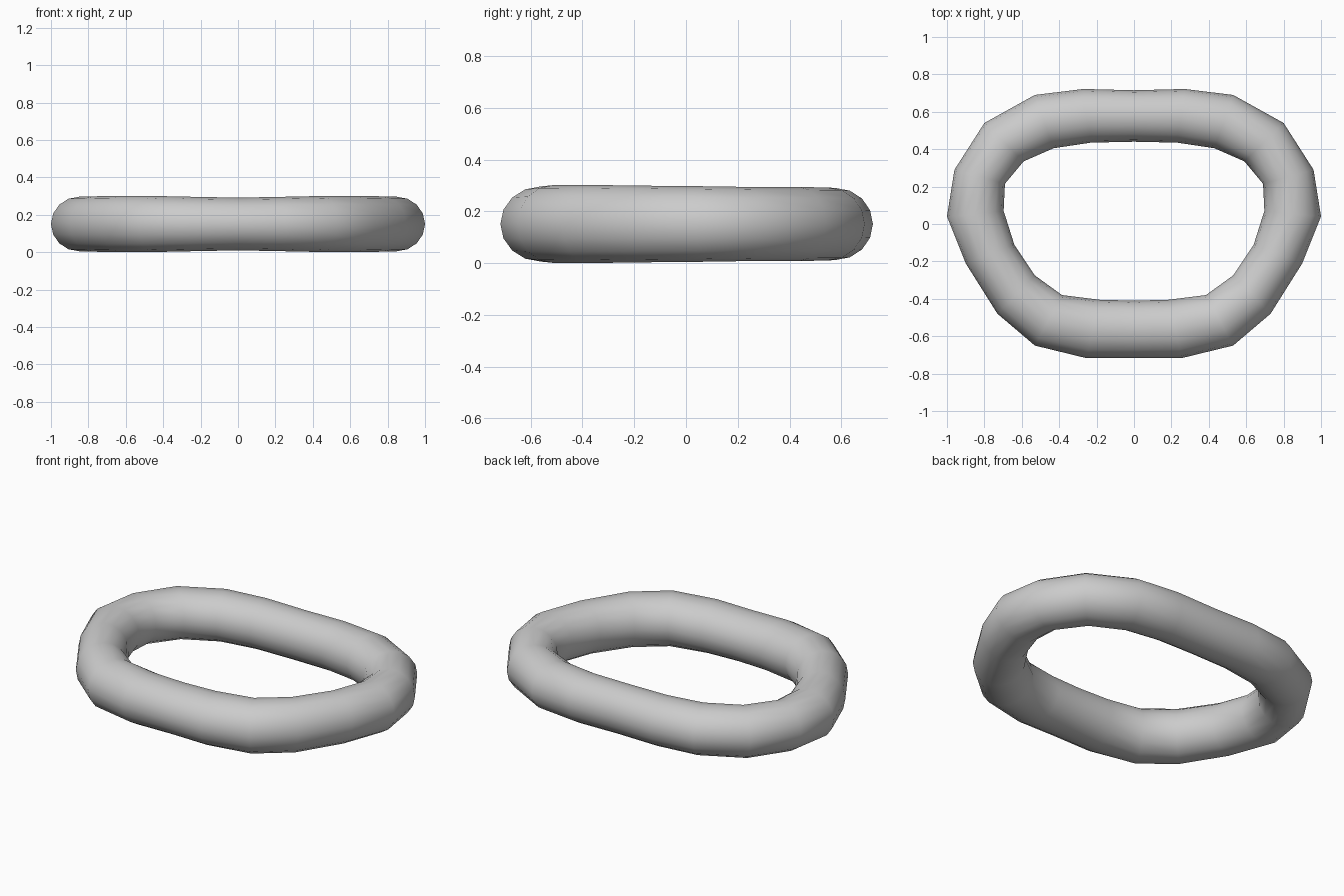
import bpy, bmesh
from math import cos, sin, pi

if "Cube" in bpy.data.objects:
    bpy.data.objects.remove(bpy.data.objects["Cube"])

SIDES = 16
MID_Z = 0.151

# Right half of the loop, back to front: outer x, y, inner x, y, half height
HALF = [
    (0.00, 0.715, 0.00, 0.44, 0.138),
    (0.27, 0.722, 0.23, 0.435, 0.139),
    (0.53, 0.69, 0.43, 0.405, 0.141),
    (0.80, 0.54, 0.59, 0.335, 0.143),
    (0.96, 0.29, 0.69, 0.215, 0.143),
    (1.00, 0.04, 0.697, 0.07, 0.146),
    (0.90, -0.21, 0.64, -0.11, 0.148),
    (0.73, -0.48, 0.53, -0.275, 0.151),
    (0.53, -0.65, 0.385, -0.38, 0.150),
    (0.255, -0.717, 0.185, -0.405, 0.145),
    (0.00, -0.717, 0.00, -0.41, 0.141),
]
# Mirror the left half to close the loop
stations = HALF + [(-a, b, -c, d, h) for a, b, c, d, h in HALF[-2:0:-1]]

# Tube: one round section per station, bridged all the way around
bm = bmesh.new()
rings = []
for ox, oy, ix, iy, h in stations:
    ring = []
    for k in range(SIDES):
        a = 2 * pi * k / SIDES
        t = (1 + cos(a)) / 2
        ring.append(bm.verts.new((ix + (ox - ix) * t, iy + (oy - iy) * t,
                                  MID_Z + h * sin(a))))
    rings.append(ring)
for i, r in enumerate(rings):
    n = rings[(i + 1) % len(rings)]
    for k in range(SIDES):
        j = (k + 1) % SIDES
        bm.faces.new((r[k], r[j], n[j], n[k]))
bmesh.ops.recalc_face_normals(bm, faces=bm.faces)
for f in bm.faces:
    f.smooth = True

mesh = bpy.data.meshes.new("ring_tube")
bm.to_mesh(mesh)
bm.free()
bpy.context.collection.objects.link(bpy.data.objects.new("ring_tube", mesh))
